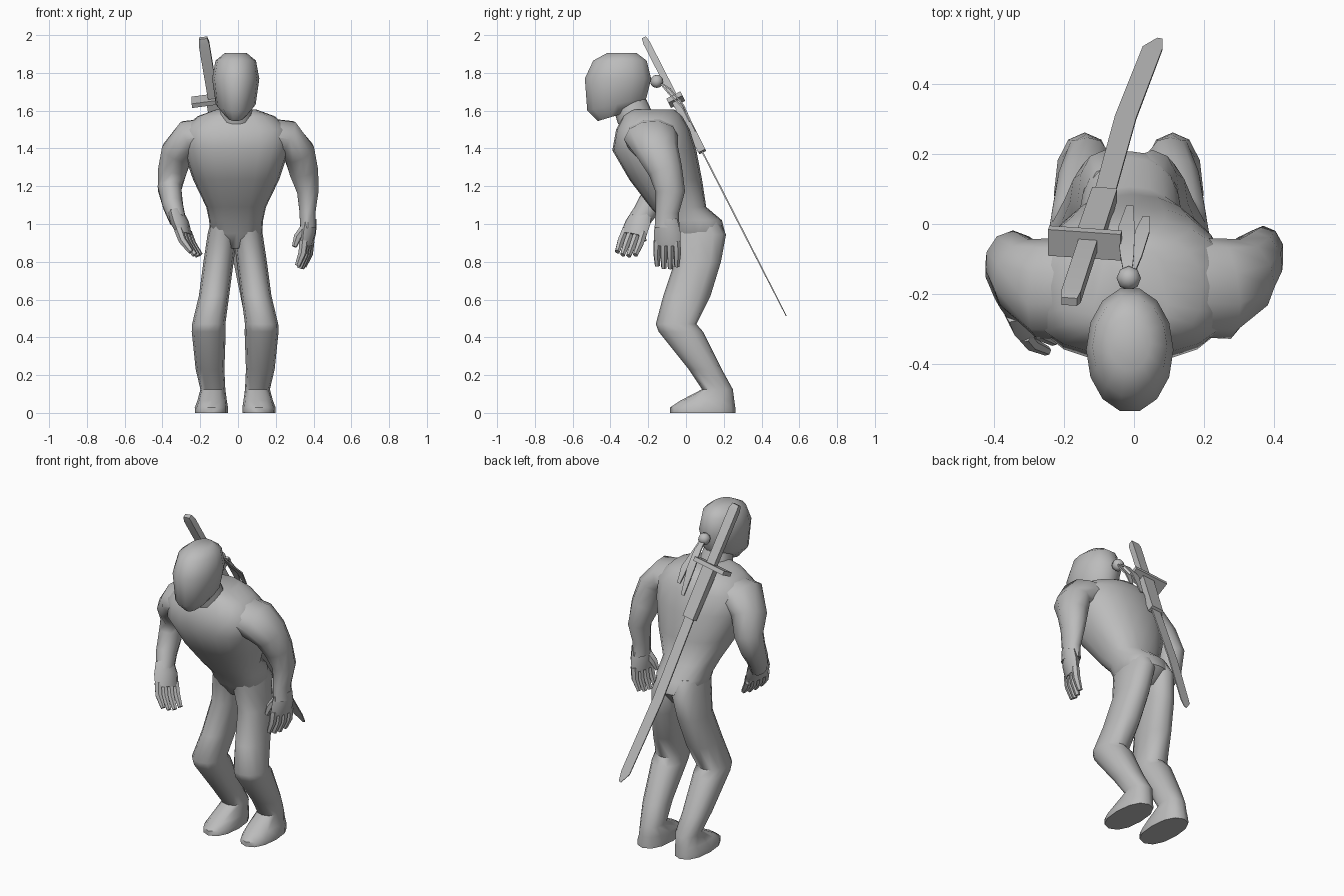
import bpy, bmesh, math
from mathutils import Vector

cube = bpy.data.objects.get("Cube")
if cube:
    bpy.data.objects.remove(cube, do_unlink=True)

grey = bpy.data.materials.new("plain_grey")
grey.use_nodes = True
grey.diffuse_color = (0.5, 0.5, 0.5, 1)
grey.node_tree.nodes["Principled BSDF"].inputs["Base Color"].default_value = (0.5, 0.5, 0.5, 1)
parts = []


def skin(name, rings):
    """Join rings of points into a closed, capped surface."""
    bm = bmesh.new()
    loops = [[bm.verts.new(p) for p in ring] for ring in rings]
    n = len(loops[0])
    for a, b in zip(loops, loops[1:]):
        for i in range(n):
            j = (i + 1) % n
            bm.faces.new((a[i], a[j], b[j], b[i]))
    bm.faces.new(loops[0])
    bm.faces.new(loops[-1])
    bmesh.ops.recalc_face_normals(bm, faces=bm.faces)
    mesh = bpy.data.meshes.new(name)
    bm.to_mesh(mesh)
    bm.free()
    mesh.materials.append(grey)
    obj = bpy.data.objects.new(name, mesh)
    bpy.context.collection.objects.link(obj)
    parts.append(obj)


def circle(n, front=1.0, back=1.0, turn=0.0):
    """Unit ring whose front and back halves can be squared off separately."""
    ring = []
    for i in range(n):
        a = 2 * math.pi * i / n + turn
        power = front if math.sin(a) < 0 else back
        ring.append([math.copysign(abs(v) ** power, v) for v in (math.cos(a), math.sin(a))])
    return ring


def stack(name, rows, n=12, front_power=1.0, back_power=1.0, cx=0.0, side=1):
    """Level rings: x, front y, back y, z, half width, optional slope."""
    rings = []
    for x, front, back, z, rx, *slope in rows:
        mid, ry = (front + back) / 2, (back - front) / 2
        k = slope[0] if slope else 0
        rings.append([(cx + side * (x + c * rx), mid + s * ry, z + k * s * ry)
                      for c, s in circle(n, front_power, back_power)])
    skin(name, rings)


def tube(name, path, sizes, axis, n=8):
    """Rings across a path; sizes are half width along axis and half thickness."""
    path = [Vector(p) for p in path]
    turn, grow = (math.pi / 4, math.sqrt(2)) if n == 4 else (0, 1)
    rings = []
    for i, p in enumerate(path):
        t = (path[min(i + 1, len(path) - 1)] - path[max(i - 1, 0)]).normalized()
        u = Vector(axis)
        u = (u - t * u.dot(t)).normalized()
        v = t.cross(u)
        w, h = sizes[i]
        rings.append([p + u * c * w * grow + v * s * h * grow for c, s in circle(n, turn=turn)])
    skin(name, rings)


# Torso, leaning forward
stack("torso", [
    (0, -.03, .14, .87, .06), (0, -.09, .208, .95, .138), (0, -.125, .19, 1.02, .143),
    (0, -.19, .107, 1.09, .158), (0, -.30, .085, 1.235, .228), (0, -.39, .055, 1.39, .28),
    (0, -.37, .02, 1.5, .285), (0, -.335, -.02, 1.57, .205), (0, -.30, -.06, 1.605, .11)],
    n=20, front_power=.72, back_power=.92, cx=-.01)

# Neck and hooded head
stack("neck", [(0, -.36, -.15, 1.53, .10), (0, -.40, -.21, 1.66, .075)], cx=-.01)
stack("head", [
    (0, -.47, -.23, 1.58, .055, .3), (0, -.527, -.205, 1.635, .106, .22),
    (0, -.54, -.18, 1.77, .125), (0, -.495, -.205, 1.865, .107), (0, -.42, -.26, 1.905, .058)],
    n=14, cx=-.012)

# Legs flowing into flat-soled feet
for label, side in (("left", 1), ("right", -1)):
    stack(label + "_leg", [
        (.055, -.1, .165, 1.03, .07), (.068, -.085, .212, .945, .078),
        (.088, -.06, .185, .8, .08), (.112, -.12, .13, .62, .08),
        (.14, -.16, .055, .47, .088), (.14, -.145, .09, .43, .09),
        (.133, .015, .19, .23, .076), (.118, .085, .248, .125, .066),
        (.122, -.03, .256, .065, .078), (.126, -.085, .261, .028, .088),
        (.126, -.085, .262, 0, .087)], front_power=.88, back_power=.88, cx=-.015, side=side)

# Arms: a shared shoulder emerging from the chest, then each forearm in its own pose
shoulder = [((.10, -.18, 1.48), (.14, .09)), ((.26, -.185, 1.455), (.145, .1)),
            ((.322, -.148, 1.38), (.112, .088)), ((.348, -.108, 1.28), (.09, .08))]
left_forearm = [((.37, -.083, 1.17), (.078, .06)), ((.368, -.1, 1.06), (.062, .044)),
                ((.37, -.1, .98), (.066, .044))]
right_forearm = [((.362, -.13, 1.19), (.078, .066)), ((.345, -.195, 1.1), (.066, .056)),
                 ((.32, -.245, 1.02), (.056, .046))]
for label, side, forearm in (("left", 1, left_forearm), ("right", -1, right_forearm)):
    points, sizes = zip(*(shoulder + forearm))
    tube(label + "_arm", [(side * x, y, z) for x, y, z in points], sizes, (0, 1, 0), 10)


# Hands with four fingers and a thumb
def hand(label, wrist, along, spread, thumb_tip):
    wrist, d, s = Vector(wrist), Vector(along).normalized(), Vector(spread).normalized()
    tube(label + "_palm", [wrist - d * .02, wrist + d * .05, wrist + d * .125],
         [(.056, .038), (.074, .042), (.074, .026)], s)
    inward = Vector((-wrist.x, 0, 0)).normalized()
    for i in range(4):
        k = i - 1.5
        base = wrist + d * .10 + s * k * .036
        reach = .152 - .012 * abs(k)
        mid = base + d * reach * .5 + s * k * .002
        tip = base + d * reach + inward * .02
        tube(f"{label}_finger_{i + 1}", [base, mid, tip],
             [(.021, .024), (.02, .022), (.014, .015)], s, 6)
    start = wrist + d * .02 - s * .03
    end = Vector(thumb_tip)
    tube(label + "_thumb", [start, start.lerp(end, .55) + inward * .012, end],
         [(.028, .026), (.024, .022), (.013, .013)], s, 6)


hand("left", (.375, -.1, 1.01), (-.1, 0, -1), (.3, .93, -.03), (.298, -.15, .88))
hand("right", (-.325, -.238, 1.05), (.34, -.33, -.87), (.42, .82, -.15), (-.26, -.22, .91))

# Sword slung across the back
top, tip = Vector((-.185, -.222, 1.985)), Vector((.062, .53, .515))
across = (1, 0, 0)


def on_sword(t, shift=0.0):
    return top.lerp(tip, t) + Vector((shift, 0, 0))


tube("sword_handle", [on_sword(0), on_sword(.02), on_sword(.23)],
     [(.022, .012), (.028, .018), (.027, .018)], across, 4)
tube("sword_guard", [on_sword(.215, -.01), on_sword(.23, -.01)],
     [(.105, .042), (.105, .042)], across, 4)
tube("scabbard_mouth", [on_sword(.23), on_sword(.41)], [(.038, .024), (.036, .02)], across, 4)
tube("sword_blade", [on_sword(.4), on_sword(.7, -.012), on_sword(.965), on_sword(1, .012)],
     [(.03, .004), (.031, .004), (.029, .003), (.008, .002)], across, 4)

# Headband knot and its two tails
bpy.ops.mesh.primitive_uv_sphere_add(segments=8, ring_count=6, radius=.035,
                                     location=(-.015, -.155, 1.755))
knot = bpy.context.object
knot.name = "headband_knot"
knot.data.materials.append(grey)
parts.append(knot)
tube("headband_tail_long",
     [(-.018, -.14, 1.75), (-.02, -.085, 1.715), (-.022, -.015, 1.63), (-.012, .05, 1.49)],
     [(.012, .004), (.02, .004), (.024, .004), (.01, .003)], across, 4)
tube("headband_tail_short",
     [(-.01, -.14, 1.75), (.005, -.09, 1.69), (.025, -.02, 1.62), (.035, .02, 1.54)],
     [(.012, .004), (.018, .004), (.02, .004), (.01, .003)], across, 4)

# Smooth skin with crisp edges
bpy.ops.object.select_all(action="DESELECT")
for obj in parts:
    obj.select_set(True)
bpy.context.view_layer.objects.active = parts[0]
bpy.ops.object.shade_smooth_by_angle(angle=math.radians(50))
